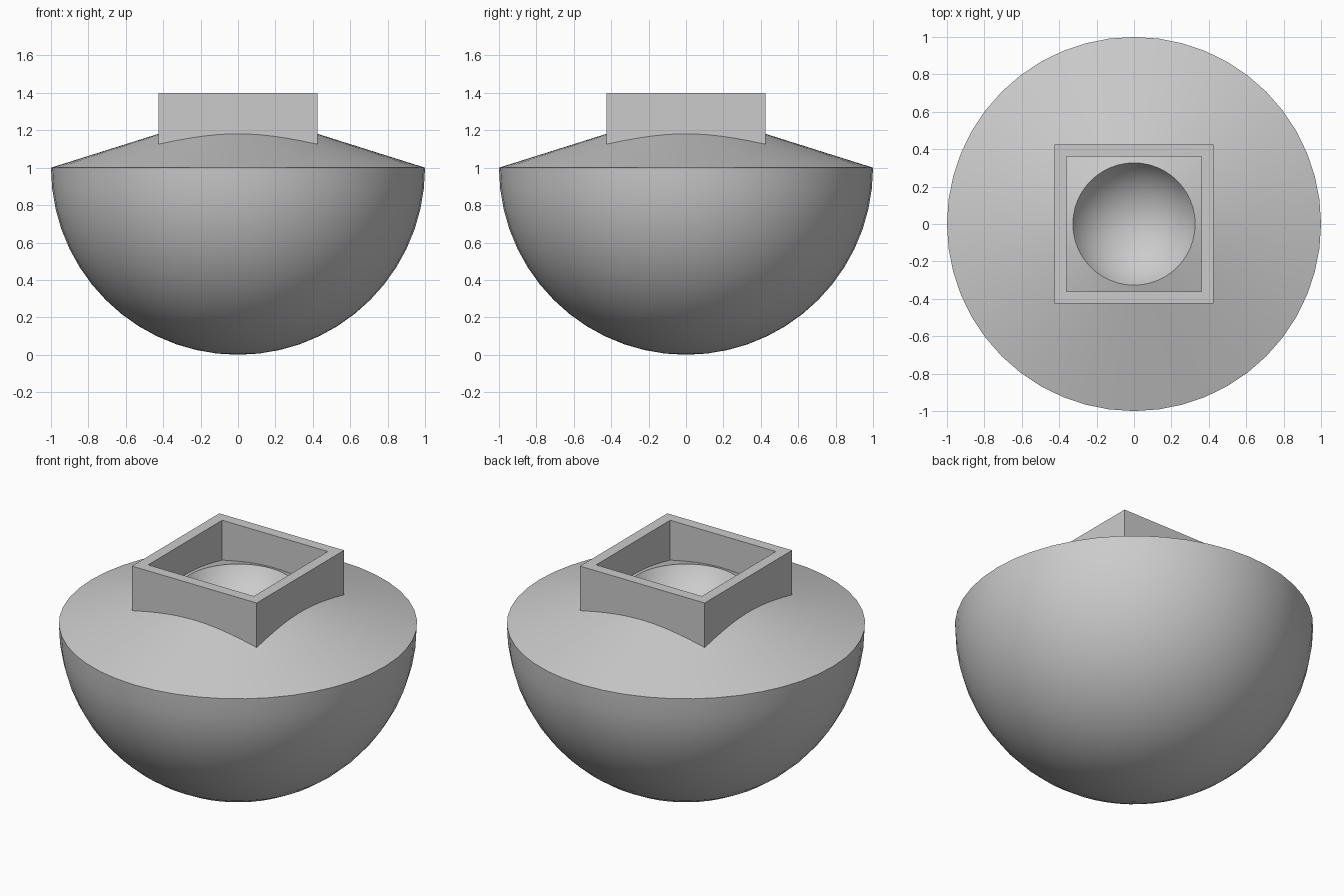
import bpy
import bmesh
from math import sin, cos, pi, asin, radians

SIDES = 48
APEX, SLOPE = 1.315, 0.315       # conical shoulder
HOLE, TOP = 0.327, 1.4           # socket radius, collar height
DIMPLE = 0.378                   # radius of the scooped socket

cube = bpy.data.objects.get("Cube")
if cube:
    bpy.data.objects.remove(cube)

grey = bpy.data.materials.new("plain grey")
grey.use_nodes = True
colour = (0.6, 0.6, 0.6, 1)
grey.diffuse_color = colour
grey.node_tree.nodes["Principled BSDF"].inputs["Base Color"].default_value = colour


def add_object(name, bm):
    bmesh.ops.recalc_face_normals(bm, faces=bm.faces)
    mesh = bpy.data.meshes.new(name)
    bm.to_mesh(mesh)
    bm.free()
    mesh.materials.append(grey)
    obj = bpy.data.objects.new(name, mesh)
    bpy.context.collection.objects.link(obj)
    return obj


# Bowl, shoulder and scooped socket: one turned profile
profile = [(sin(a), 1 - cos(a)) for a in (pi / 2 * i / 14 for i in range(15))]
rim = asin(HOLE / DIMPLE)
profile.append((0.6, APEX - SLOPE * 0.6))
profile.append((HOLE, APEX - SLOPE * HOLE))
for i in range(11, -1, -1):
    a = rim * i / 12
    profile.append((DIMPLE * sin(a), TOP - DIMPLE * cos(a)))

bm = bmesh.new()
verts = [bm.verts.new((r, 0, z)) for r, z in profile]
edges = [bm.edges.new(pair) for pair in zip(verts, verts[1:])]
bmesh.ops.spin(bm, geom=verts + edges, axis=(0, 0, 1), cent=(0, 0, 0),
               angle=2 * pi, steps=SIDES, use_duplicate=False)
bmesh.ops.remove_doubles(bm, verts=bm.verts, dist=0.0005)
bmesh.ops.dissolve_degenerate(bm, edges=bm.edges, dist=0.0001)
body = add_object("bowl_body", bm)
bpy.context.view_layer.objects.active = body
body.select_set(True)
bpy.ops.object.shade_smooth_by_angle(angle=radians(30))

# Square collar: a tube seated into the shoulder
bm = bmesh.new()
corners = [(-1, -1), (1, -1), (1, 1), (-1, 1)]
section = [(0.425, 1.1), (0.425, TOP), (0.36, TOP), (0.36, 1.1)]
loops = [[bm.verts.new((x * h, y * h, z)) for x, y in corners] for h, z in section]
for k in range(4):
    a, b = loops[k], loops[(k + 1) % 4]
    for i in range(4):
        j = (i + 1) % 4
        bm.faces.new((a[i], a[j], b[j], b[i]))
add_object("square_collar", bm)
